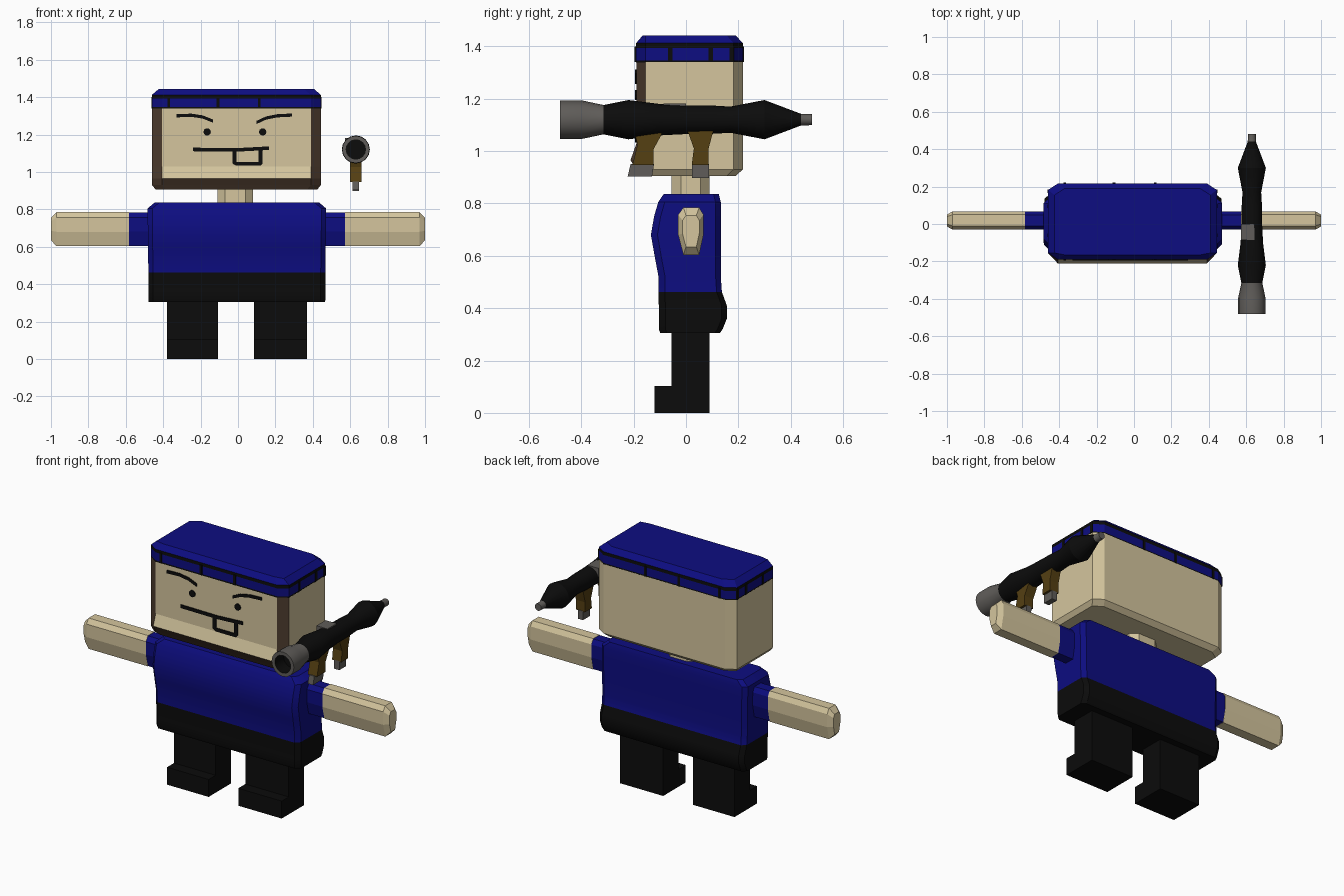
import bpy, bmesh, math

if "Cube" in bpy.data.objects:
    bpy.data.objects.remove(bpy.data.objects["Cube"])


def material(name, rgb):
    m = bpy.data.materials.new(name)
    m.diffuse_color = (*rgb, 1)
    m.use_nodes = True
    m.node_tree.nodes["Principled BSDF"].inputs["Base Color"].default_value = m.diffuse_color
    return m


SKIN = material("skin", (0.66, 0.56, 0.34))
BLUE = material("blue cloth", (0.004, 0.004, 0.22))
BLACK = material("black", (0.0035, 0.0035, 0.0035))
SHADE = material("dark brown trim", (0.075, 0.045, 0.028))
WOOD = material("wood", (0.09, 0.05, 0.006))
GREY = material("grey metal", (0.115, 0.108, 0.1))


def finish(name, bm, mats, rule=None, smooth=None):
    bmesh.ops.recalc_face_normals(bm, faces=bm.faces)
    if rule:
        for f in bm.faces:
            f.material_index = rule(f.calc_center_median(), f.normal)
    me = bpy.data.meshes.new(name)
    bm.to_mesh(me)
    bm.free()
    for m in mats:
        me.materials.append(m)
    ob = bpy.data.objects.new(name, me)
    bpy.context.collection.objects.link(ob)
    if smooth:
        bpy.ops.object.select_all(action='DESELECT')
        ob.select_set(True)
        bpy.context.view_layer.objects.active = ob
        bpy.ops.object.shade_smooth_by_angle(angle=math.radians(smooth))
    return ob


def loft(name, rings, mats, rule=None, smooth=None):
    """Skin a stack of rings with equal point counts and cap both ends."""
    bm = bmesh.new()
    vs = [[bm.verts.new(p) for p in r] for r in rings]
    n = len(vs[0])
    for a, b in zip(vs, vs[1:]):
        for i in range(n):
            j = (i + 1) % n
            bm.faces.new((a[i], a[j], b[j], b[i]))
    bm.faces.new(vs[0])
    bm.faces.new(vs[-1])
    return finish(name, bm, mats, rule, smooth)


def prism(name, outline, lo, hi, axis, mat):
    """Extrude an outline along x (outline in y, z) or y (outline in x, z)."""
    def put(p, d):
        return (d, p[0], p[1]) if axis == 'x' else (p[0], d, p[1])
    return loft(name, [[put(p, lo) for p in outline], [put(p, hi) for p in outline]], [mat])


def box(name, x, y, z, mat):
    return prism(name, [(y[0], z[0]), (y[1], z[0]), (y[1], z[1]), (y[0], z[1])],
                 x[0], x[1], 'x', mat)


def octagon(z, x0, x1, y0, y1, cx, cf, cb):
    """Horizontal rectangle with cut corners (cf deep in front, cb at the back)."""
    return [(x, y, z) for x, y in (
        (x0 + cx, y0), (x1 - cx, y0), (x1, y0 + cf), (x1, y1 - cb),
        (x1 - cx, y1), (x0 + cx, y1), (x0, y1 - cb), (x0, y0 + cf))]


# Head with trimmed front edges and a jutting chin
def head_ring(z, front, back=0.217, inset=0.0):
    return octagon(z, -0.46 + inset, 0.443 - inset, front, back, 0.054, -0.155 - front, 0.035)


def head_colour(c, n):
    corner = n.y < -0.2 and abs(n.x) > 0.3
    chin = n.y < -0.2 and c.z < 0.965
    return 1 if corner or chin else 0


loft("head", [head_ring(0.905, -0.175, 0.19, 0.02), head_ring(0.93, -0.19),
              head_ring(0.965, -0.212), head_ring(1.03, -0.189), head_ring(1.34, -0.189)],
     [SKIN, SHADE], head_colour)

# Cap with dark bands and stitched panels
loft("cap", [head_ring(z, -0.191) for z in (1.338, 1.346, 1.393, 1.412)]
     + [head_ring(1.442, -0.165, 0.19, 0.035)], [BLUE, BLACK],
     lambda c, n: int(abs(n.z) < 0.2 and (c.z < 1.346 or 1.393 < c.z < 1.413)))
for x in (-0.37, -0.107, 0.113):
    box("cap_seam_front", (x - 0.007, x + 0.007), (-0.196, -0.18), (1.34, 1.4), BLACK)
    box("cap_seam_back", (x - 0.007, x + 0.007), (0.205, 0.221), (1.34, 1.4), BLACK)
for y in (-0.06, 0.095, 0.175):
    box("cap_seam_right", (0.43, 0.446), (y - 0.009, y + 0.009), (1.34, 1.4), BLACK)
    box("cap_seam_left", (-0.463, -0.447), (y - 0.009, y + 0.009), (1.34, 1.4), BLACK)


# Painted face
def plate(name, outline):
    prism(name, outline, -0.195, -0.18, 'y', BLACK)


def stroke(name, pts, w):
    plate(name, [(x, z + w / 2) for x, z in pts] + [(x, z - w / 2) for x, z in reversed(pts)])


stroke("left_eyebrow", [(-0.33, 1.3), (-0.25, 1.303), (-0.19, 1.294), (-0.135, 1.272)], 0.017)
stroke("right_eyebrow", [(0.1, 1.265), (0.15, 1.288), (0.21, 1.3), (0.29, 1.304)], 0.017)
for name, ex in (("left_eye", -0.165), ("right_eye", 0.132)):
    plate(name, [(ex + 0.02 * math.cos(a * math.pi / 5), 1.214 + 0.02 * math.sin(a * math.pi / 5))
                 for a in range(10)])
stroke("mouth", [(-0.24, 1.12), (0.0, 1.118), (0.165, 1.127)], 0.019)
plate("tooth_outline", [(-0.03, 1.11), (-0.03, 1.045), (-0.01, 1.033), (0.12, 1.033),
                        (0.132, 1.045), (0.132, 1.118), (0.11, 1.118), (0.11, 1.053),
                        (-0.008, 1.053), (-0.008, 1.11)])

# Neck
loft("neck", [octagon(z, -0.11, 0.08, -0.055, 0.09, 0.04, 0.035, 0.035) for z in (0.8, 0.92)],
     [SKIN])

# Torso: shirt above, trousers top below
TORSO = [(0.305, -0.098, 0.13, 0.472), (0.32, -0.104, 0.14, 0.473), (0.36, -0.104, 0.156, 0.473),
         (0.41, -0.104, 0.156, 0.473), (0.462, -0.105, 0.137, 0.473), (0.52, -0.105, 0.133, 0.474),
         (0.6, -0.12, 0.133, 0.475), (0.68, -0.134, 0.133, 0.476), (0.75, -0.122, 0.133, 0.477),
         (0.805, -0.106, 0.133, 0.477), (0.836, -0.085, 0.125, 0.44)]
loft("torso", [octagon(z, -0.006 - h, -0.006 + h, f, b, 0.025, 0.025, 0.02)
               for z, f, b, h in TORSO],
     [BLUE, BLACK], lambda c, n: int(c.z < 0.462), 30)

# Arms with short sleeves
ARM = [(-0.01, 0.603), (0.05, 0.603), (0.067, 0.68), (0.067, 0.757),
       (0.05, 0.785), (-0.01, 0.785), (-0.03, 0.757), (-0.03, 0.68)]


def arm_ring(x, s=1.0):
    return [(x, 0.019 + (y - 0.019) * s, 0.694 + (z - 0.694) * s) for y, z in ARM]


for name, s, cuff in (("left", -1, 0.582), ("right", 1, 0.572)):
    loft(name + "_arm", [arm_ring(s * cuff), arm_ring(s * 0.97), arm_ring(s, 0.66)], [SKIN])
    loft(name + "_sleeve", [arm_ring(s * 0.44, 0.98), arm_ring(s * cuff, 0.98)], [BLUE])

# Legs with forward-pointing feet
LEG = [(-0.12, 0), (0.09, 0), (0.09, 0.31), (-0.055, 0.31), (-0.055, 0.103), (-0.12, 0.103)]
prism("left_leg", LEG, -0.38, -0.108, 'x', BLACK)
prism("right_leg", LEG, 0.086, 0.37, 'x', BLACK)

# Launcher tube: turned profile along y, hollow at the rear bell
GX, GZ = 0.63, 1.12
PROFILE = [(-0.40, 0.052), (-0.482, 0.052), (-0.482, 0.073), (-0.395, 0.073), (-0.315, 0.056),
           (-0.22, 0.075), (-0.1, 0.06), (0.0, 0.055), (0.1, 0.054), (0.17, 0.05),
           (0.3, 0.075), (0.44, 0.022), (0.482, 0.021)]


def tube_colour(c, n):
    inside = math.hypot(c.x - GX, c.z - GZ) < 0.056 and c.y < -0.39 and abs(n.y) < 0.5
    bottom = abs(c.y + 0.4) < 0.001
    return 0 if inside or bottom or -0.315 < c.y < 0.44 else 1


loft("launcher_tube", [[(GX + r * math.cos(k * math.pi / 8), y, GZ + r * math.sin(k * math.pi / 8))
                        for k in range(16)] for y, r in PROFILE],
     [BLACK, GREY], tube_colour, 25)
box("launcher_sight", (0.573, 0.645), (-0.085, 0.0), (1.13, 1.181), GREY)

# Launcher grips with metal feet
prism("rear_grip", [(-0.2, 1.085), (-0.09, 1.085), (-0.095, 1.06), (-0.125, 1.005),
                    (-0.125, 0.947), (-0.205, 0.947), (-0.185, 1.025)], 0.6, 0.66, 'x', WOOD)
prism("rear_grip_foot", [(-0.212, 0.95), (-0.122, 0.95), (-0.13, 0.902), (-0.223, 0.902)],
      0.613, 0.647, 'x', GREY)
prism("front_grip", [(0.005, 1.08), (0.105, 1.08), (0.085, 1.005), (0.085, 0.947),
                     (0.022, 0.947), (0.03, 1.01)], 0.6, 0.66, 'x', WOOD)
box("front_grip_foot", (0.613, 0.647), (0.022, 0.087), (0.897, 0.95), GREY)
